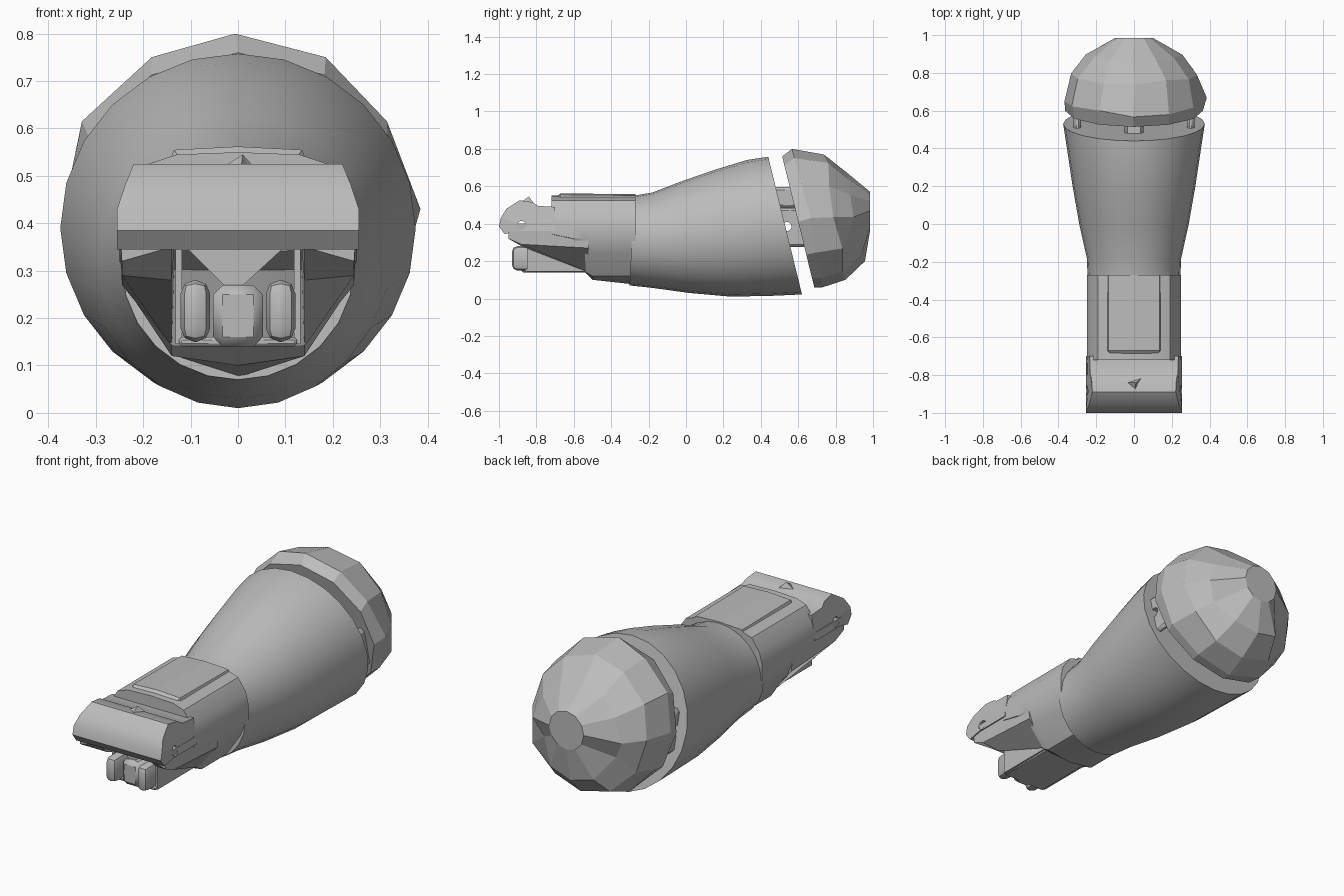
import bpy, bmesh, math, random
from mathutils import Vector

random.seed(4)
if "Cube" in bpy.data.objects:
    bpy.data.objects.remove(bpy.data.objects["Cube"], do_unlink=True)

grey = bpy.data.materials.new("plain_grey")
grey.use_nodes = True
grey.diffuse_color = (0.5, 0.5, 0.5, 1)
grey.node_tree.nodes["Principled BSDF"].inputs["Base Color"].default_value = (0.5, 0.5, 0.5, 1)


def finish(name, bm, smooth=None):
    bmesh.ops.recalc_face_normals(bm, faces=bm.faces)
    mesh = bpy.data.meshes.new(name)
    bm.to_mesh(mesh)
    bm.free()
    mesh.materials.append(grey)
    ob = bpy.data.objects.new(name, mesh)
    bpy.context.collection.objects.link(ob)
    if smooth:
        bpy.ops.object.select_all(action='DESELECT')
        ob.select_set(True)
        bpy.context.view_layer.objects.active = ob
        bpy.ops.object.shade_smooth_by_angle(angle=math.radians(smooth))
    return ob


def loft(name, rings, smooth=None):
    """Skin equal-length rings of points and cap both ends."""
    bm = bmesh.new()
    rows = [[bm.verts.new(p) for p in ring] for ring in rings]
    n = len(rows[0])
    for a, b in zip(rows, rows[1:]):
        for i in range(n):
            j = (i + 1) % n
            bm.faces.new((a[i], a[j], b[j], b[i]))
    bm.faces.new(rows[0])
    bm.faces.new(rows[-1])
    return finish(name, bm, smooth)


def oval(y, rx, zc, rz, slant, n):
    """Oval ring across y, leaning so its top sits further forward."""
    pts = []
    for i in range(n):
        a = math.tau * i / n
        z = zc + rz * math.cos(a)
        pts.append(Vector((rx * math.sin(a), y + slant * (zc - z), z)))
    return pts


def mirrored(half, y):
    """Closed ring from a right-hand outline running top centre to bottom centre."""
    other = [(-x, z) for x, z in reversed(half[1:-1])]
    return [Vector((x, y, z)) for x, z in half + other]


def block(name, centre, size, bevel=0.0, segments=1):
    bm = bmesh.new()
    bmesh.ops.create_cube(bm, size=1)
    for v in bm.verts:
        v.co = Vector([c + k * s for c, k, s in zip(centre, v.co, size)])
    if bevel:
        bmesh.ops.bevel(bm, geom=bm.edges[:], offset=bevel, segments=segments,
                        affect='EDGES', profile=0.5)
    return finish(name, bm, 40 if bevel else None)


def drill(ob, y, z, radius):
    """Cut a pin hole straight across x."""
    cutter = loft(ob.name + "_cutter", [
        [(x, y + radius * math.cos(a), z + radius * math.sin(a))
         for a in [math.tau * i / 12 for i in range(12)]] for x in (-0.6, 0.6)])
    cutter.hide_render = True
    cutter.hide_viewport = True
    cut = ob.modifiers.new("pin_hole", 'BOOLEAN')
    cut.object = cutter
    cut.operation = 'DIFFERENCE'
    cut.solver = 'EXACT'


# Tapered forearm with a slanted rear end
forearm = [(-0.29, 0.245, 0.31, 0.24, -0.05), (-0.18, 0.25, 0.312, 0.255, 0),
           (0, 0.29, 0.33, 0.30, 0.05), (0.2, 0.325, 0.35, 0.34, 0.12),
           (0.4, 0.355, 0.378, 0.363, 0.2), (0.53, 0.375, 0.39, 0.368, 0.245)]
loft("forearm", [oval(*r, 24) for r in forearm], 35)

# Faceted elbow dome, with creases folded into its lower flanks
elbow = [(0.60, 0.365, 0.41, 0.35, 0.245), (0.66, 0.375, 0.43, 0.37, 0.22),
         (0.80, 0.335, 0.435, 0.335, 0.15), (0.905, 0.245, 0.435, 0.235, 0.19),
         (0.985, 0.1, 0.47, 0.1, 0)]
dome = [oval(*r, 12) for r in elbow]
for ring in dome[1:4]:
    for p in ring:
        p.x += random.uniform(-0.012, 0.012)
        p.y += random.uniform(-0.015, 0.015)
for i in (4, 8):
    dome[3][i] += Vector((0, -0.05, 0.02))
loft("elbow_cap", dome)

# Elbow joint tabs filling the gap
for side, label in ((1, "left"), (-1, "right")):
    tab = block(label + "_elbow_tab", (side * 0.3, 0.555, 0.38), (0.04, 0.18, 0.21), 0.015)
    drill(tab, 0.54, 0.385, 0.025)
block("elbow_centre_tab", (0, 0.545, 0.54), (0.1, 0.16, 0.11), 0.015)

# Hand shell: the lower hull sweeps up towards the front
back = [(0, 0.55), (0.13, 0.545), (0.19, 0.525), (0.235, 0.46), (0.25, 0.4),
        (0.25, 0.32), (0.22, 0.24), (0.14, 0.12), (0, 0.075)]


def hand_ring(y, floor):
    return mirrored([(x, max(z, floor + 0.02 * x)) for x, z in back], y)


loft("hand_shell", [hand_ring(-0.72, 0.34), hand_ring(-0.6, 0.3), hand_ring(-0.54, 0.14),
                    hand_ring(-0.5, 0.1), hand_ring(-0.27, 0.075)], 30)

# Raised plate on the back of the hand
plate = [(0, 0.562), (0.135, 0.555), (0.145, 0.53), (0, 0.53)]
loft("hand_plate", [mirrored([(x * k, z - d) for x, z in plate], y)
                    for y, k, d in ((-0.71, 0.85, 0.03), (-0.67, 1, 0), (-0.27, 1, 0.004))])

# Knuckle block with a rounded nose and a notch behind it
outline = [(-0.70, 0.49), (-0.79, 0.495), (-0.82, 0.515), (-0.89, 0.525), (-0.96, 0.48),
           (-0.99, 0.43), (-1.0, 0.385), (-0.97, 0.345), (-0.9, 0.36), (-0.70, 0.36)]
knuckles = loft("knuckles", [[(x * (1 - max(0, z - 0.44) * 1.6), y, z) for y, z in outline]
                             for x in (-0.255, 0.255)], 40)
drill(knuckles, -0.88, 0.39, 0.025)

# Pointed stud on the knuckles
bm = bmesh.new()
tip = bm.verts.new((0.01, -0.84, 0.545))
base = [bm.verts.new(p) for p in ((-0.06, -0.84, 0.5), (0, -0.95, 0.47),
                                  (0.03, -0.84, 0.5), (0.06, -0.8, 0.49))]
for i in range(4):
    bm.faces.new((tip, base[i], base[(i + 1) % 4]))
bm.faces.new(base)
finish("knuckle_stud", bm)

# Sloping cheeks, palm walls and curled fingers
for s, label in ((1, "left"), (-1, "right")):
    cheek = [[(s * 0.25, y, 0.40), (s * 0.245, y, low), (s * 0.14, y, inner),
              (s * 0.13, y, 0.40)] for y, low, inner in
             ((-0.95, 0.32, 0.35), (-0.88, 0.29, 0.28), (-0.52, 0.27, 0.14))]
    loft(label + "_hand_cheek", cheek)
    block(label + "_palm_wall", (s * 0.125, -0.67, 0.26), (0.014, 0.36, 0.23))
    block(label + "_finger", (s * 0.09, -0.73, 0.215), (0.062, 0.4, 0.13), 0.028, 2)
block("middle_finger", (0, -0.7, 0.205), (0.105, 0.38, 0.13), 0.02)
block("palm_floor", (0, -0.68, 0.15), (0.25, 0.36, 0.02), 0.006)

# Wedge hanging under the knuckles
loft("palm_wedge", [[(-0.13, y, 0.37), (0.12, y, 0.37), (-0.01, y, z)]
                    for y, z in ((-0.86, 0.25), (-0.7, 0.3))])
